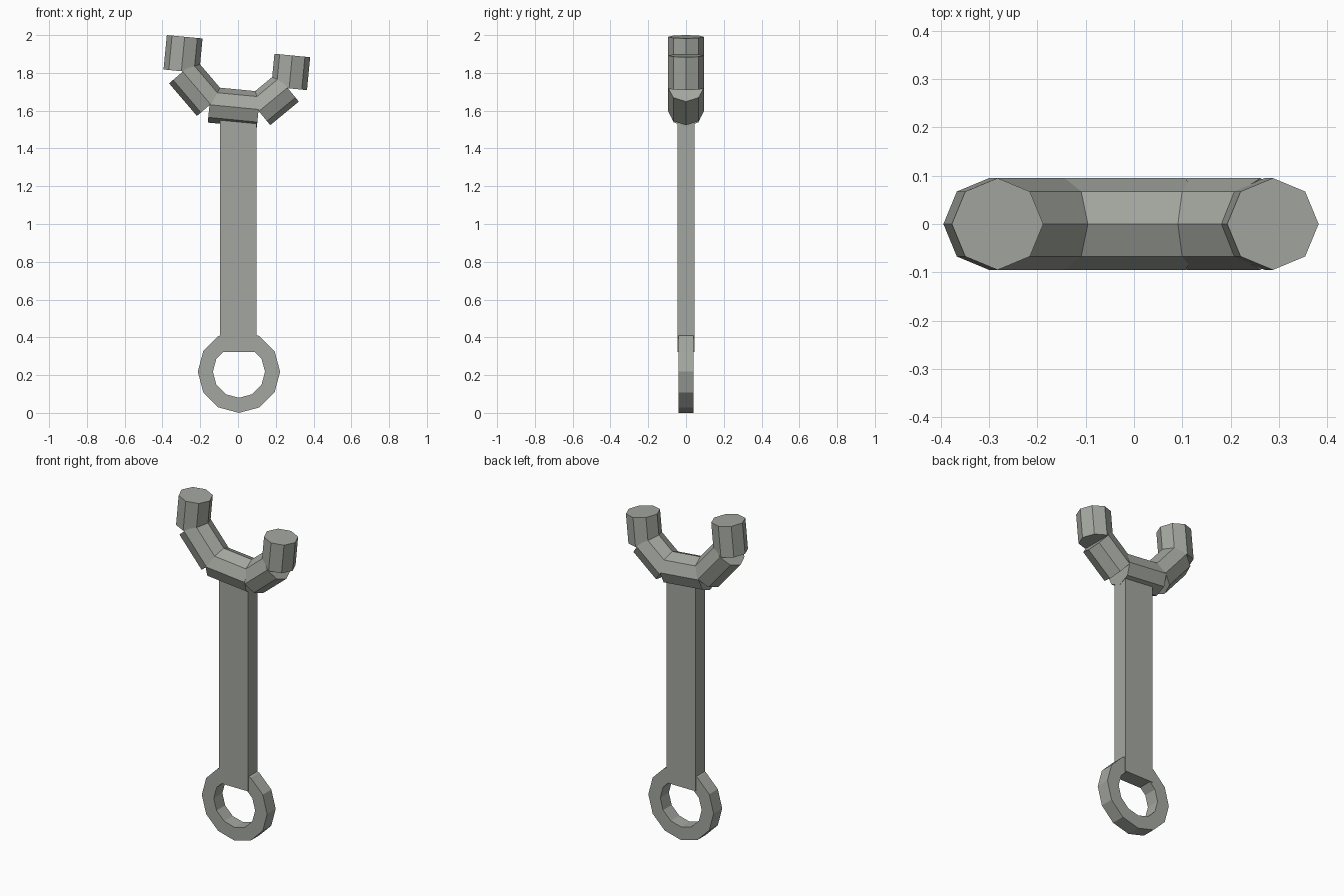
import bpy
from math import radians, sin, cos, pi

cube = bpy.data.objects.get("Cube")
if cube:
    bpy.data.objects.remove(cube, do_unlink=True)

steel = bpy.data.materials.new("grey steel")
steel.use_nodes = True
colour = (0.37, 0.39, 0.35, 1)
steel.diffuse_color = colour
steel.node_tree.nodes["Principled BSDF"].inputs["Base Color"].default_value = colour


def finish(obj, name):
    obj.name = name
    obj.data.materials.append(steel)


def bar(name, x, z, length, tilt):
    """Eight-sided bar centred at (x, 0, z), leaning from vertical towards +x."""
    bpy.ops.mesh.primitive_cylinder_add(vertices=8, radius=0.095, depth=length,
                                        location=(x, 0, z),
                                        rotation=(0, radians(tilt), 0))
    finish(bpy.context.object, name)


# Open jaw: five straight bars, the whole jaw leaning slightly
LEAN = 5.5
bar("jaw_base", -0.021, 1.619, 0.261, 90 + LEAN)
bar("right_jaw_diagonal", -0.219, 1.72, 0.227, 135 + LEAN - 1)
bar("left_jaw_diagonal", 0.186, 1.659, 0.196, 45 + LEAN)
bar("right_jaw_prong", -0.291, 1.90, 0.183, LEAN)
bar("left_jaw_prong", 0.279, 1.805, 0.175, LEAN)

# Flat handle, running from the ring opening into the jaw
bottom, top = 0.323, 1.58
bpy.ops.mesh.primitive_cube_add(size=1, location=(0.002, 0, (bottom + top) / 2))
handle = bpy.context.object
handle.scale = (0.194, 0.09, top - bottom)
finish(handle, "handle")

# Twelve-sided ring: four corner loops joined into a square-edged band
SIDES, OUTER, INNER, HALF = 12, 0.218, 0.138, 0.041
verts, faces = [], []
for i in range(SIDES):
    a = 2 * pi * i / SIDES
    for r, y in ((OUTER, -HALF), (OUTER, HALF), (INNER, HALF), (INNER, -HALF)):
        verts.append((r * cos(a), y, r * sin(a)))
    j = (i + 1) % SIDES
    for k in range(4):
        n = (k + 1) % 4
        faces.append((4 * i + k, 4 * j + k, 4 * j + n, 4 * i + n))
mesh = bpy.data.meshes.new("ring")
mesh.from_pydata(verts, [], faces)
mesh.flip_normals() if mesh.polygons[0].normal.x < 0 else None
ring = bpy.data.objects.new("ring", mesh)
ring.location = (0.005, 0, OUTER)
bpy.context.collection.objects.link(ring)
finish(ring, "ring")
